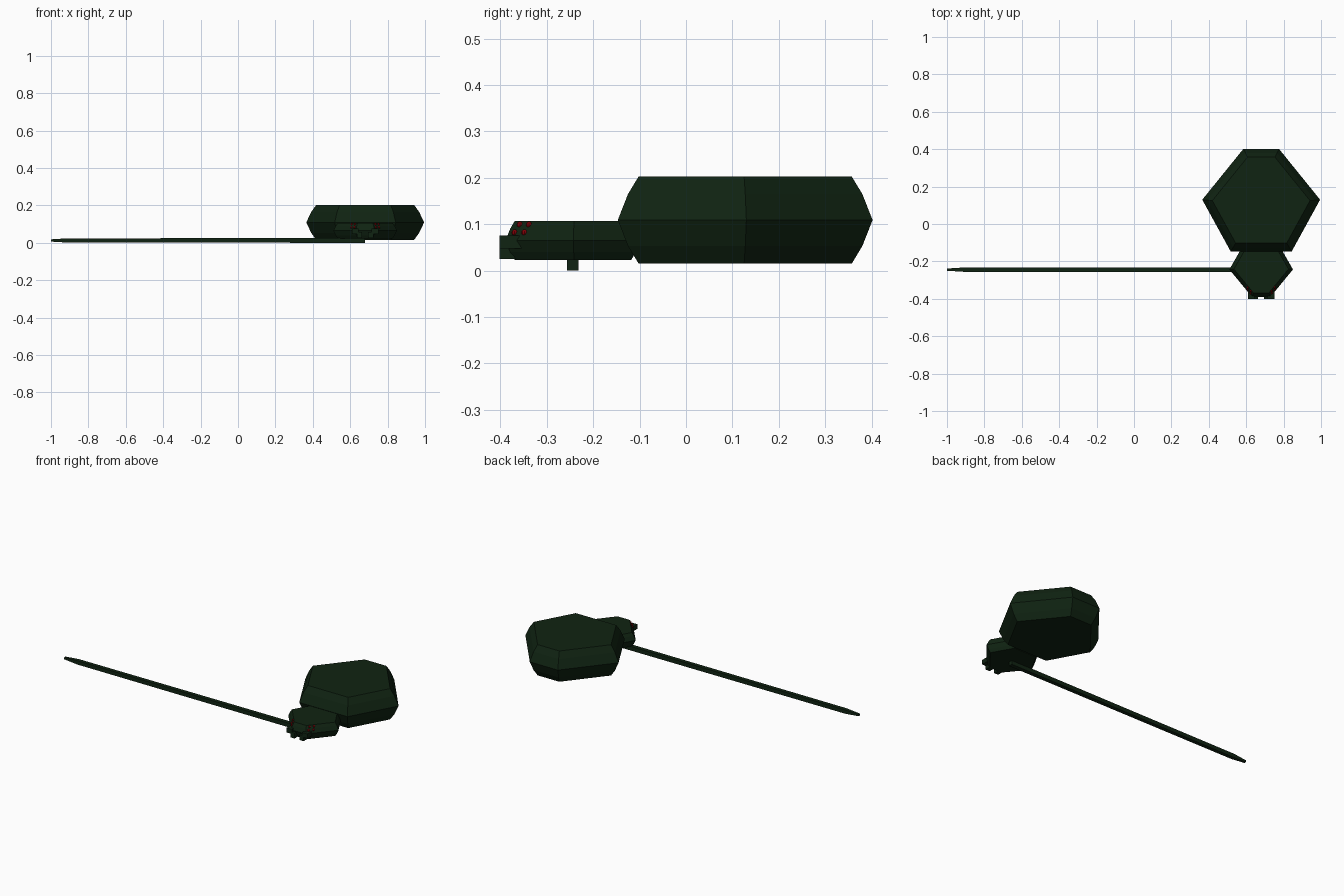
import bpy, bmesh, math
from mathutils import Vector

if "Cube" in bpy.data.objects:
    bpy.data.objects.remove(bpy.data.objects["Cube"])


def material(name, rgb):
    m = bpy.data.materials.new(name)
    m.diffuse_color = (*rgb, 1)
    m.use_nodes = True
    m.node_tree.nodes["Principled BSDF"].inputs["Base Color"].default_value = m.diffuse_color
    return m


GREEN = material("dark_green", (0.005, 0.017, 0.006))
RED = material("eye_red", (0.24, 0.0, 0.002))
CX = 0.68


def finish(name, bm, mat):
    bmesh.ops.recalc_face_normals(bm, faces=bm.faces)
    mesh = bpy.data.meshes.new(name)
    bm.to_mesh(mesh)
    bm.free()
    mesh.materials.append(mat)
    ob = bpy.data.objects.new(name, mesh)
    bpy.context.collection.objects.link(ob)
    return ob


def offset(poly, d):
    """Move every edge of a counter-clockwise convex outline inward by d."""
    out = []
    for i, p in enumerate(poly):
        a = (p - poly[i - 1]).normalized()
        b = (poly[(i + 1) % len(poly)] - p).normalized()
        na, nb = Vector((-a.y, a.x)), Vector((-b.y, b.x))
        out.append(p + (na + nb) * d / (1 + na.dot(nb)))
    return out


def loft(name, rings, mat):
    """Skin a stack of equal-sized point rings and cap both ends."""
    bm = bmesh.new()
    vs = [[bm.verts.new(p) for p in r] for r in rings]
    n = len(vs[0])
    for lo, hi in zip(vs, vs[1:]):
        for i in range(n):
            j = (i + 1) % n
            bm.faces.new((lo[i], lo[j], hi[j], hi[i]))
    bm.faces.new(vs[0])
    bm.faces.new(vs[-1])
    return finish(name, bm, mat)


def outline(front, wide, back):
    """Mirrored hexagon from (half width, y) pairs, counter-clockwise."""
    right = [Vector((CX + w, y)) for w, y in (front, wide, back)]
    return right + [Vector((2 * CX - p.x, p.y)) for p in reversed(right)]


def shell(name, poly, profile):
    rings = [[(p.x, p.y, z) for p in offset(poly, d)] for z, d in profile]
    return loft(name, rings, GREEN)


def box(name, lo, hi):
    ring = lambda z: [(lo[0], lo[1], z), (hi[0], lo[1], z),
                      (hi[0], hi[1], z), (lo[0], hi[1], z)]
    return loft(name, [ring(lo[2]), ring(hi[2])], GREEN)


# Faceted abdomen
shell("abdomen", outline((0.163, -0.147), (0.315, 0.13), (0.095, 0.402)),
      [(0.015, 0.045), (0.053, 0.022), (0.109, 0), (0.165, 0.022), (0.203, 0.045)])

# Faceted head, tapering to the front
head = outline((0.05, -0.389), (0.17, -0.243), (0.087, -0.098))
shell("head", head,
      [(0.023, 0.02), (0.04, 0.01), (0.065, 0), (0.09, 0.01), (0.107, 0.02)])

# Single long leg with a tapered tip
def leg_ring(x, h):
    return [(x, -0.244 + a * h, 0.0125 + b * h)
            for a, b in ((-1, -1), (1, -1), (1, 1), (-1, 1))]

loft("leg", [leg_ring(0.68, 0.0125), leg_ring(-0.91, 0.0115),
             leg_ring(-1.0, 0.006)], GREEN)

for side, label in ((-1, "left"), (1, "right")):
    # Jaw base and fang
    for part, x0, x1, y1, z0, z1 in (("jaw", 0.035, 0.07, -0.34, 0.048, 0.076),
                                     ("fang", 0.016, 0.045, -0.355, 0.025, 0.058)):
        xs = sorted((CX + side * x0, CX + side * x1))
        box(f"{part}_{label}", (xs[0], -0.402, z0), (xs[1], y1, z1))

    # Four eyes on the slanted cheek
    bm = bmesh.new()
    for y, z in ((-0.369, 0.082), (-0.348, 0.082), (-0.358, 0.099), (-0.338, 0.099)):
        inner = offset(head, (z - 0.065) * 0.48)
        a, b = inner[0], inner[1]
        x = a.x + (b.x - a.x) * (y - a.y) / (b.y - a.y)
        res = bmesh.ops.create_uvsphere(bm, u_segments=8, v_segments=6, radius=0.0068)
        bmesh.ops.translate(bm, verts=res["verts"],
                            vec=(CX + side * (x - CX), y, z))
    finish(f"eyes_{label}", bm, RED)
